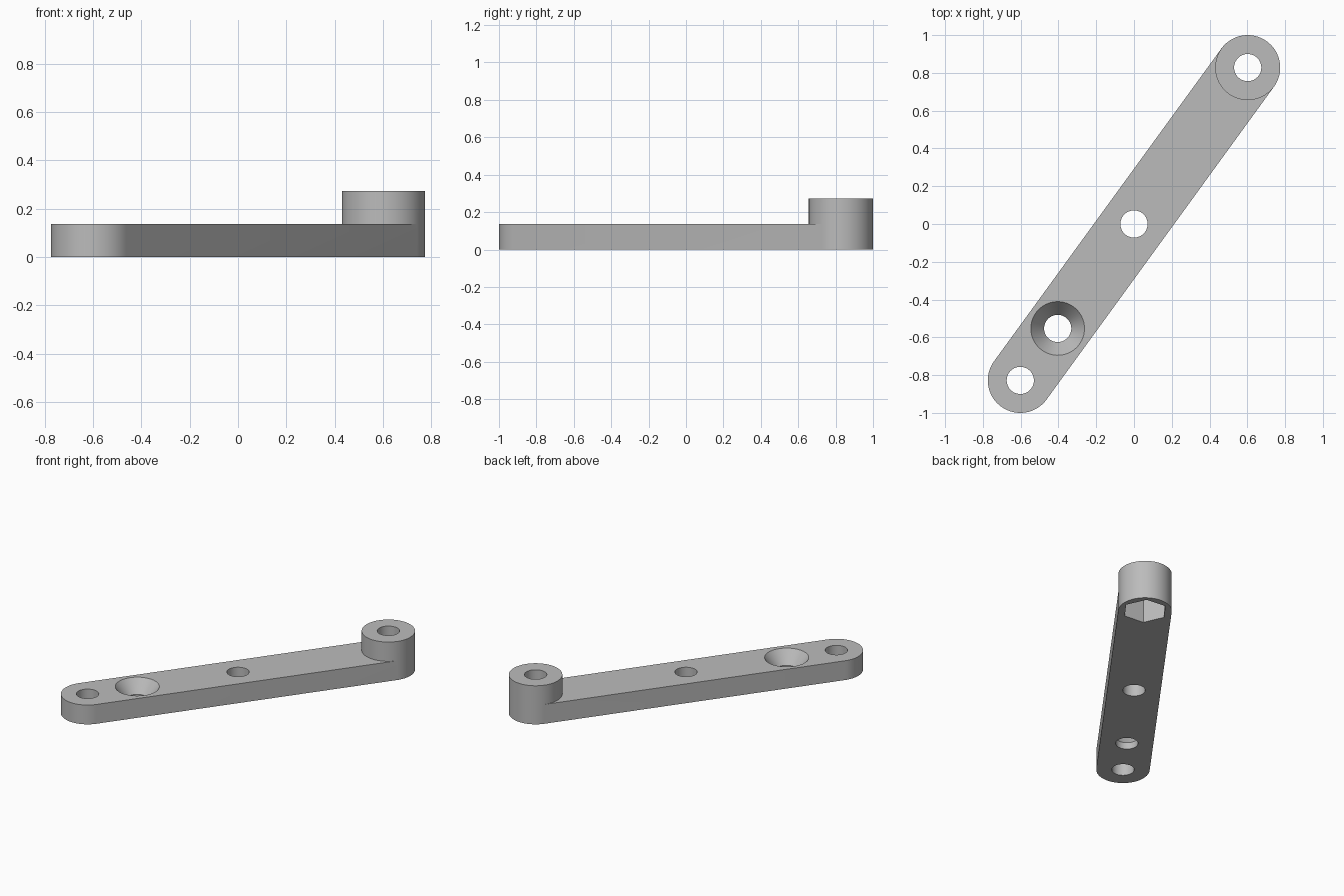
import bpy, bmesh, math
from mathutils import Vector

cube = bpy.data.objects.get("Cube")
if cube:
    bpy.data.objects.remove(cube, do_unlink=True)

END = Vector((0.602, 0.828))          # centre of the raised end
AXIS = math.atan2(END.y, END.x)       # direction of the bar
RADIUS, HOLE = 0.172, 0.072
THICK, TALL = 0.137, 0.274
SINK = Vector((-0.404, -0.553))

grey = bpy.data.materials.new("plain grey")
grey.use_nodes = True
grey.diffuse_color = (0.5, 0.5, 0.5, 1)
grey.node_tree.nodes["Principled BSDF"].inputs["Base Color"].default_value = (0.5, 0.5, 0.5, 1)


def arc(centre, radius, start, sweep, steps):
    return [centre + radius * Vector((math.cos(start + sweep * i / steps),
                                      math.sin(start + sweep * i / steps)))
            for i in range(steps + 1)]


def circle(centre, radius, sides=64):
    return arc(centre, radius, AXIS, math.tau, sides)[:-1]


def loft(name, sections):
    """Closed solid through a list of (outline, height) sections."""
    bm = bmesh.new()
    rings = [[bm.verts.new((p.x, p.y, z)) for p in outline] for outline, z in sections]
    bm.faces.new(rings[0][::-1])
    bm.faces.new(rings[-1])
    n = len(rings[0])
    for low, high in zip(rings, rings[1:]):
        for i in range(n):
            j = (i + 1) % n
            bm.faces.new((low[i], low[j], high[j], high[i]))
    mesh = bpy.data.meshes.new(name)
    bm.to_mesh(mesh)
    bm.free()
    mesh.materials.append(grey)
    obj = bpy.data.objects.new(name, mesh)
    bpy.context.collection.objects.link(obj)
    return obj


def combine(target, tool, operation):
    mod = target.modifiers.new(tool.name, "BOOLEAN")
    mod.operation, mod.solver, mod.object = operation, "EXACT", tool
    tool.hide_render = True
    bpy.context.view_layer.objects.active = target
    bpy.ops.object.modifier_apply(modifier=mod.name)
    bpy.data.objects.remove(tool, do_unlink=True)


# Flat bar with rounded ends
outline = (arc(END, RADIUS, AXIS - math.pi / 2, math.pi, 32)
           + arc(-END, RADIUS, AXIS + math.pi / 2, math.pi, 32))
bar = loft("link_bar", [(outline, 0), (outline, THICK)])

# Raised round boss on one end
boss_outline = circle(END, RADIUS)
combine(bar, loft("boss", [(boss_outline, 0), (boss_outline, TALL)]), "UNION")

# Through holes
for centre in (END, Vector((0, 0)), -END, SINK):
    ring = circle(centre, HOLE)
    combine(bar, loft("hole_cutter", [(ring, -0.1), (ring, 0.4)]), "DIFFERENCE")

# Conical countersink, continued a little above the surface
depth, wide = 0.09, 0.142
slope = (wide - HOLE) / depth
combine(bar, loft("countersink_cutter", [
    (circle(SINK, HOLE), THICK - depth),
    (circle(SINK, wide + slope * 0.02), THICK + 0.02)]), "DIFFERENCE")

# Hexagonal nut pocket under the boss
hexagon = circle(END, 0.146, 6)
combine(bar, loft("nut_cutter", [(hexagon, -0.1), (hexagon, 0.18)]), "DIFFERENCE")

# Smooth curved walls, keep edges sharp
bpy.ops.object.select_all(action="DESELECT")
bar.select_set(True)
bpy.context.view_layer.objects.active = bar
bpy.ops.object.shade_smooth_by_angle(angle=math.radians(30))
